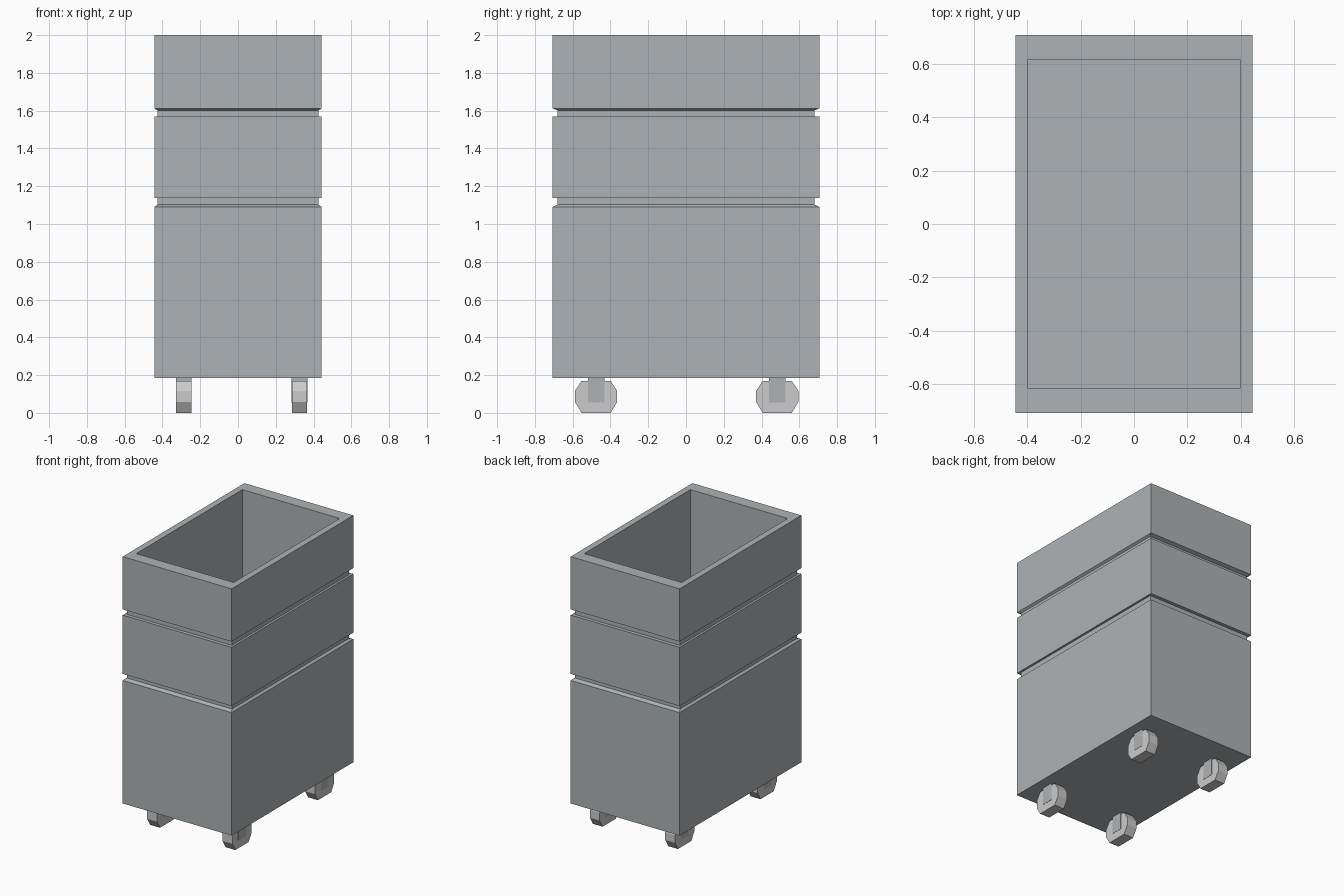
import bpy, bmesh

if "Cube" in bpy.data.objects:
    bpy.data.objects.remove(bpy.data.objects["Cube"])


def material(name, color):
    m = bpy.data.materials.new(name)
    m.diffuse_color = (*color, 1)
    m.use_nodes = True
    m.node_tree.nodes["Principled BSDF"].inputs["Base Color"].default_value = m.diffuse_color
    return m


def loft(name, rings, mat):
    """Join equal-length point rings with quads and cap both ends."""
    bm = bmesh.new()
    loops = [[bm.verts.new(p) for p in ring] for ring in rings]
    n = len(loops[0])
    for a, b in zip(loops, loops[1:]):
        for i in range(n):
            j = (i + 1) % n
            bm.faces.new((a[i], a[j], b[j], b[i]))
    bm.faces.new(loops[0][::-1])
    bm.faces.new(loops[-1])
    bmesh.ops.recalc_face_normals(bm, faces=bm.faces)
    me = bpy.data.meshes.new(name)
    bm.to_mesh(me)
    bm.free()
    me.materials.append(mat)
    ob = bpy.data.objects.new(name, me)
    bpy.context.collection.objects.link(ob)
    return ob


def rect(hx, hy, z):
    return [(-hx, -hy, z), (hx, -hy, z), (hx, hy, z), (-hx, hy, z)]


body_mat = material("body_grey", (0.42, 0.45, 0.46))
wheel_mat = material("wheel_grey", (0.55, 0.54, 0.53))

# Cabinet: outer wall with two grooves, then rim, inner wall and floor
outer, groove, inner = (0.443, 0.707), (0.427, 0.681), (0.396, 0.616)
profile = [
    (outer, 0.185), (outer, 1.09), (groove, 1.102), (groove, 1.138),
    (outer, 1.138), (outer, 1.57), (groove, 1.57), (groove, 1.602),
    (outer, 1.612), (outer, 2.0), (inner, 2.0), (inner, 0.25),
]
loft("cabinet_body", [rect(*size, z) for size, z in profile], body_mat)

# Casters: eight-sided wheel with a flat bracket through it
octagon = [(-0.112, 0.116), (-0.112, 0.058), (-0.077, 0), (0.077, 0),
           (0.112, 0.058), (0.112, 0.116), (0.077, 0.17), (-0.077, 0.17)]
for side, cx in (("left", -0.287), ("right", 0.326)):
    for end, cy in (("front", -0.476), ("back", 0.483)):
        loft(f"{end}_{side}_wheel",
             [[(cx + dx, cy + y, z) for y, z in octagon] for dx in (-0.04, 0.04)],
             wheel_mat)
        loft(f"{end}_{side}_bracket",
             [[(cx + x, cy + y, z) for x, y, z in rect(0.042, 0.044, h)]
              for h in (0.056, 0.19)],
             body_mat)
